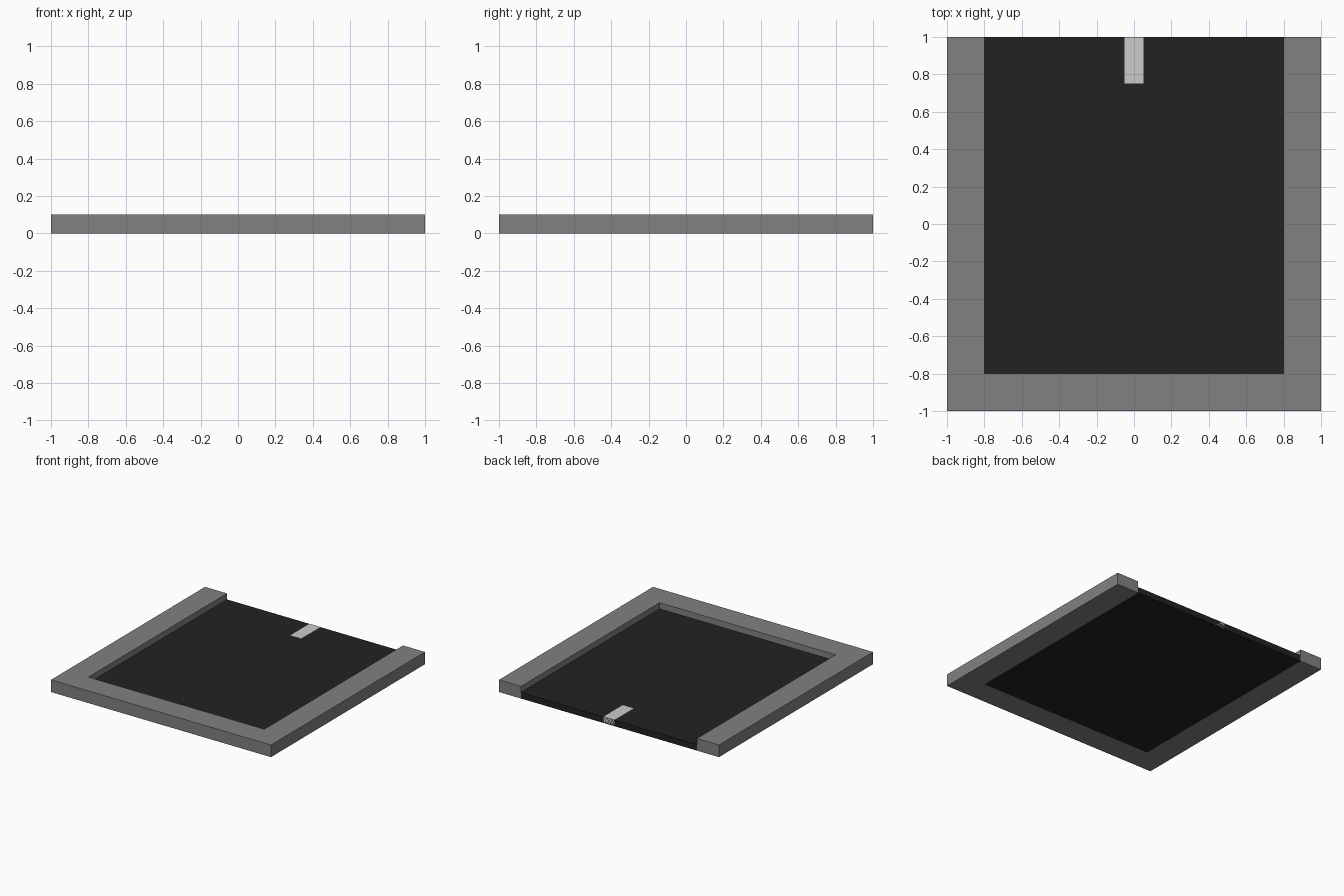
import bpy
import bmesh

if "Cube" in bpy.data.objects:
    bpy.data.objects.remove(bpy.data.objects["Cube"])


def material(name, v):
    m = bpy.data.materials.new(name)
    m.diffuse_color = (v, v, v, 1)
    m.use_nodes = True
    m.node_tree.nodes["Principled BSDF"].inputs["Base Color"].default_value = m.diffuse_color
    return m


def prism(name, outline, z0, z1, mat):
    """Extrude a flat xy outline from z0 up to z1."""
    bm = bmesh.new()
    face = bm.faces.new([bm.verts.new((x, y, z0)) for x, y in outline])
    top = bmesh.ops.extrude_face_region(bm, geom=[face], use_keep_orig=True)["geom"]
    bmesh.ops.translate(bm, vec=(0, 0, z1 - z0),
                        verts=[g for g in top if isinstance(g, bmesh.types.BMVert)])
    bmesh.ops.recalc_face_normals(bm, faces=bm.faces)
    mesh = bpy.data.meshes.new(name)
    bm.to_mesh(mesh)
    bm.free()
    mesh.materials.append(mat)
    obj = bpy.data.objects.new(name, mesh)
    bpy.context.collection.objects.link(obj)
    return obj


def rect(x, y0, y1):
    return [(-x, y0), (x, y0), (x, y1), (-x, y1)]


# U-shaped raised pavement around three sides
prism("pavement", [(-1, -1), (1, -1), (1, 1), (0.8, 1), (0.8, -0.8),
                   (-0.8, -0.8), (-0.8, 1), (-1, 1)], 0, 0.1,
      material("pavement_grey", 0.22))

# Sunken dead-end road surface, open at the back
prism("road", rect(0.8, -0.8, 1), 0, 0.05, material("asphalt", 0.016))

# Centre line dash, barely proud of the road
prism("road_dash", rect(0.05, 0.75, 1), 0.001, 0.051, material("line_paint", 0.6))
